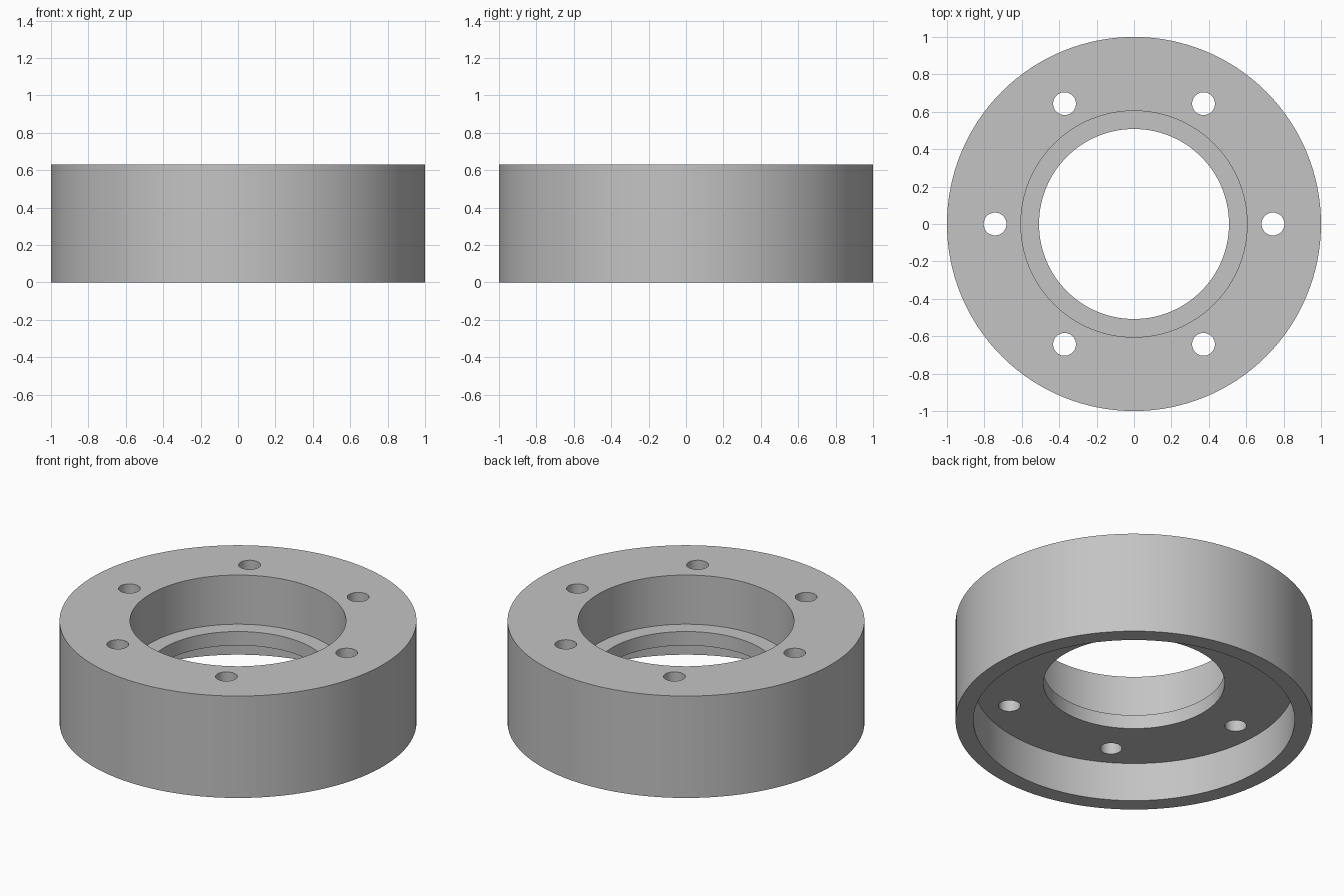
import bpy
import bmesh
from math import cos, sin, tau
from mathutils import Vector

cube = bpy.data.objects.get("Cube")
if cube:
    bpy.data.objects.remove(cube, do_unlink=True)

SIDES = 128
HEIGHT = 0.63
WEB_TOP, WEB_BOTTOM = 0.326, 0.24
OUTER, BORE, LIP, RECESS = 1.0, 0.605, 0.508, 0.9
HOLES, HOLE_CIRCLE, HOLE_RADIUS = 6, 0.743, 0.061

grey = bpy.data.materials.new("Plain grey")
grey.use_nodes = True
colour = (0.55, 0.55, 0.55, 1)
grey.diffuse_color = colour
grey.node_tree.nodes["Principled BSDF"].inputs["Base Color"].default_value = colour


def add_object(name, bm):
    """Turn a bmesh into a linked object with the grey material."""
    bmesh.ops.recalc_face_normals(bm, faces=bm.faces)
    mesh = bpy.data.meshes.new(name)
    bm.to_mesh(mesh)
    bm.free()
    mesh.materials.append(grey)
    obj = bpy.data.objects.new(name, mesh)
    bpy.context.collection.objects.link(obj)
    return obj


# Ring body: stepped cross-section turned around z
profile = [(OUTER, 0), (OUTER, HEIGHT), (BORE, HEIGHT), (BORE, WEB_TOP),
           (LIP, WEB_TOP), (LIP, WEB_BOTTOM), (RECESS, WEB_BOTTOM), (RECESS, 0)]
bm = bmesh.new()
rings = []
for i in range(SIDES):
    a = tau * i / SIDES
    rings.append([bm.verts.new((r * cos(a), r * sin(a), z)) for r, z in profile])
for i, ring in enumerate(rings):
    following = rings[(i + 1) % SIDES]
    for j in range(len(profile)):
        k = (j + 1) % len(profile)
        bm.faces.new((ring[j], following[j], following[k], ring[k]))
body = add_object("flanged_ring", bm)

# Bolt hole cutters, evenly spaced on a circle
bm = bmesh.new()
for i in range(HOLES):
    a = tau * i / HOLES
    made = bmesh.ops.create_cone(bm, cap_ends=True, segments=48, radius1=HOLE_RADIUS,
                                 radius2=HOLE_RADIUS, depth=1)
    bmesh.ops.translate(bm, verts=made["verts"],
                        vec=Vector((HOLE_CIRCLE * cos(a), HOLE_CIRCLE * sin(a), 0.45)))
cutter = add_object("bolt_hole_cutter", bm)
cutter.hide_render = True

# Drill the holes, then shade smooth with sharp rims
cut = body.modifiers.new("bolt_holes", "BOOLEAN")
cut.operation = "DIFFERENCE"
cut.solver = "EXACT"
cut.object = cutter
for obj in bpy.context.selected_objects:
    obj.select_set(False)
body.select_set(True)
bpy.context.view_layer.objects.active = body
bpy.ops.object.modifier_apply(modifier=cut.name)
bpy.data.objects.remove(cutter, do_unlink=True)
bpy.ops.object.shade_smooth_by_angle(angle=0.6)
